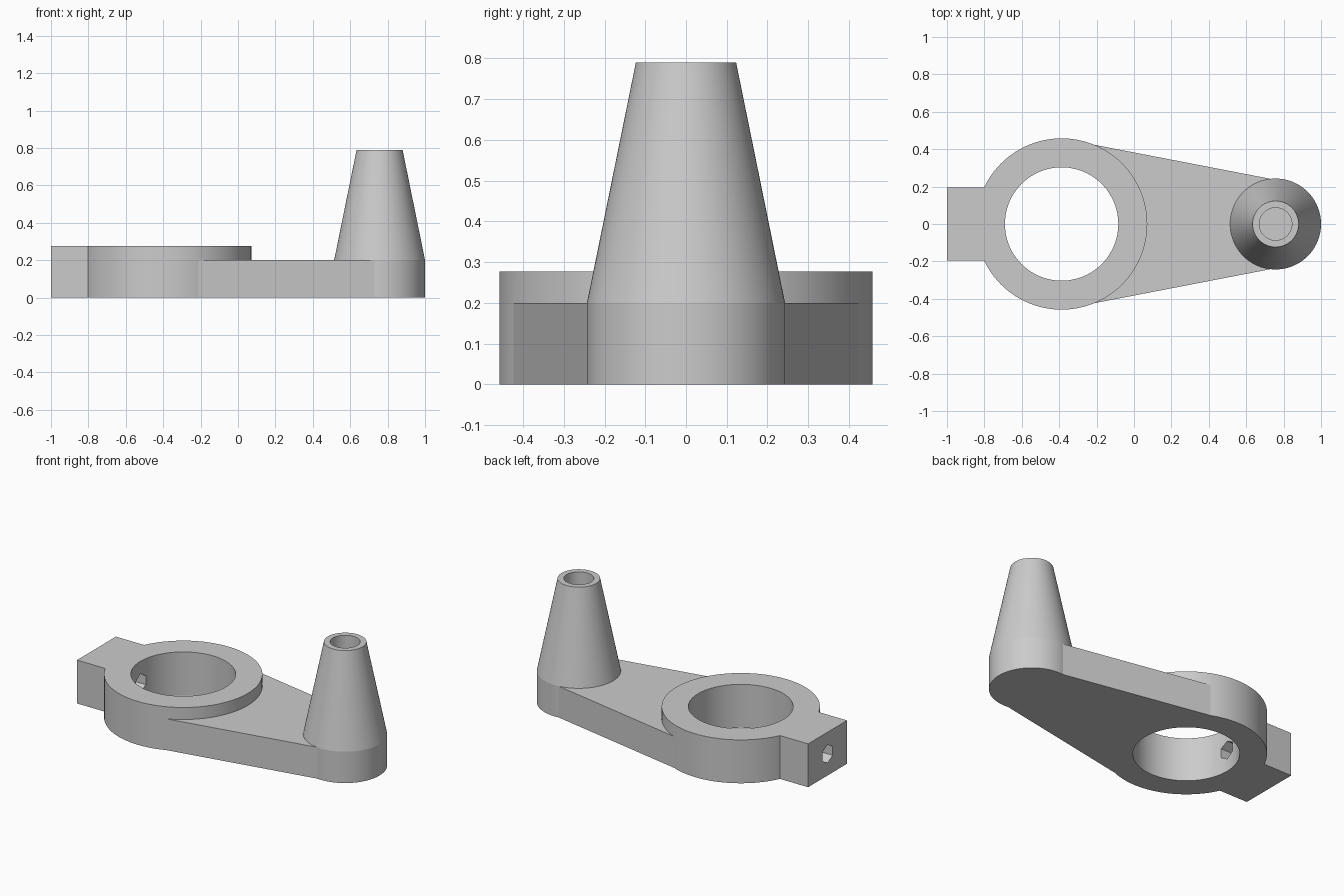
import bpy
import bmesh
import math
from mathutils import Matrix, Vector

cube = bpy.data.objects.get("Cube")
if cube:
    bpy.data.objects.remove(cube, do_unlink=True)

# Main dimensions
HUB_X, HUB_R, BORE_R, HUB_H = -0.387, 0.458, 0.303, 0.277
POST_X, POST_R, TIP_R, POST_H = 0.757, 0.243, 0.123, 0.79
ARM_H = 0.2
TAB_W = 0.196

metal = bpy.data.materials.new("plain grey")
metal.use_nodes = True
grey = (0.6, 0.6, 0.6, 1)
metal.diffuse_color = grey
metal.node_tree.nodes["Principled BSDF"].inputs["Base Color"].default_value = grey


def finish(name, bm):
    bmesh.ops.recalc_face_normals(bm, faces=bm.faces)
    mesh = bpy.data.meshes.new(name)
    bm.to_mesh(mesh)
    bm.free()
    mesh.materials.append(metal)
    obj = bpy.data.objects.new(name, mesh)
    bpy.context.collection.objects.link(obj)
    return obj


def prism(name, outline, z0, z1):
    """Extrude a flat outline upwards."""
    bm = bmesh.new()
    face = bm.faces.new([bm.verts.new((x, y, z0)) for x, y in outline])
    top = bmesh.ops.extrude_face_region(bm, geom=[face])["geom"]
    moved = [v for v in top if isinstance(v, bmesh.types.BMVert)]
    bmesh.ops.translate(bm, verts=moved, vec=Vector((0, 0, z1 - z0)))
    return finish(name, bm)


def turned(name, x, profile, sides=96):
    """Stack circular sections given as (radius, height) into a closed solid."""
    bm = bmesh.new()
    rings = []
    for r, z in profile:
        angles = [math.tau * i / sides for i in range(sides)]
        rings.append([bm.verts.new((x + r * math.cos(a), r * math.sin(a), z)) for a in angles])
    for low, high in zip(rings, rings[1:]):
        for i in range(sides):
            j = (i + 1) % sides
            bm.faces.new((low[i], low[j], high[j], high[i]))
    bm.faces.new(rings[0][::-1])
    bm.faces.new(rings[-1])
    return finish(name, bm)


# Solid parts
lever = turned("lever_arm", HUB_X, [(HUB_R, 0), (HUB_R, HUB_H)])
arm = prism("arm_web", [(HUB_X, -0.423), (-0.21, -0.423), (0.73, -0.2415),
                        (0.73, 0.2415), (-0.21, 0.423), (HUB_X, 0.423)], 0, ARM_H)
post = turned("tapered_post", POST_X, [(POST_R, 0), (POST_R, ARM_H), (TIP_R, POST_H)])
tab = prism("clamp_tab", [(-1, -TAB_W), (-0.75, -TAB_W), (-0.75, TAB_W), (-1, TAB_W)], 0, HUB_H)

# Cutters: hub bore, blind hole in the post, hexagonal screw hole in the tab
bore = turned("hub_bore_cutter", HUB_X, [(BORE_R, -0.1), (BORE_R, 0.5)])
blind = turned("post_hole_cutter", POST_X, [(0.087, ARM_H), (0.087, 1)], 64)
screw = turned("screw_hole_cutter", 0, [(0.058, 0), (0.058, 0.6)], 6)
screw.data.transform(Matrix.Translation((-1.1, 0, HUB_H / 2)) @ Matrix.Rotation(math.pi / 2, 4, "Y"))

# Join the solids and cut the holes
bpy.context.view_layer.objects.active = lever
for part, action in ((arm, "UNION"), (post, "UNION"), (tab, "UNION"),
                     (bore, "DIFFERENCE"), (blind, "DIFFERENCE"), (screw, "DIFFERENCE")):
    part.hide_render = True
    mod = lever.modifiers.new(part.name, "BOOLEAN")
    mod.operation = action
    mod.solver = "EXACT"
    mod.object = part
    bpy.ops.object.modifier_apply(modifier=mod.name)
    bpy.data.objects.remove(part, do_unlink=True)

# Smooth round walls, sharp rims
bpy.ops.object.select_all(action="DESELECT")
lever.select_set(True)
bpy.ops.object.shade_smooth_by_angle(angle=math.radians(9))
